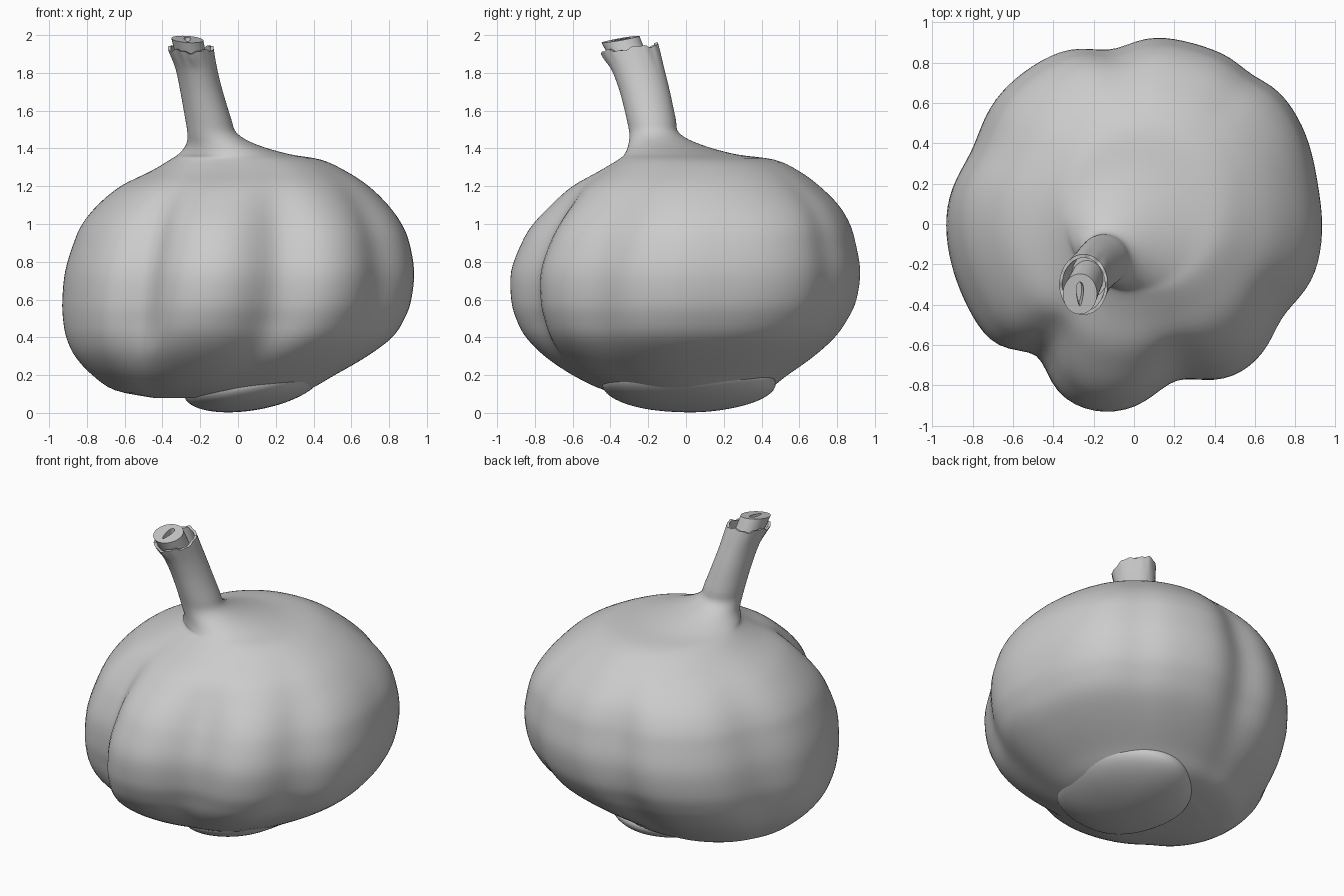
import bpy, bmesh, math
from mathutils import Matrix, Vector

cube = bpy.data.objects.get("Cube")
if cube:
    bpy.data.objects.remove(cube)

skin = bpy.data.materials.new("garlic grey")
skin.use_nodes = True
skin.diffuse_color = (0.6, 0.6, 0.6, 1)
skin.node_tree.nodes["Principled BSDF"].inputs["Base Color"].default_value = (0.6, 0.6, 0.6, 1)

SIDES = 120


def finish(bm, name, angle=50):
    """Turn a bmesh into a smooth shaded object."""
    bmesh.ops.recalc_face_normals(bm, faces=bm.faces)
    mesh = bpy.data.meshes.new(name)
    bm.to_mesh(mesh)
    bm.free()
    mesh.materials.append(skin)
    obj = bpy.data.objects.new(name, mesh)
    bpy.context.collection.objects.link(obj)
    bpy.ops.object.select_all(action="DESELECT")
    obj.select_set(True)
    bpy.context.view_layer.objects.active = obj
    bpy.ops.object.shade_smooth_by_angle(angle=math.radians(angle))


def spline(rows, steps):
    """Smoothly interpolate rows of numbers."""
    result = []
    for i in range(len(rows) - 1):
        a, b = rows[max(i - 1, 0)], rows[i]
        c, d = rows[i + 1], rows[min(i + 2, len(rows) - 1)]
        for k in range(steps):
            t = k / steps
            result.append([q + t / 2 * (r - p + t * (2 * p - 5 * q + 4 * r - s + t * (3 * (q - r) + s - p)))
                           for p, q, r, s in zip(a, b, c, d)])
    return result + [list(rows[-1])]


def loft(bm, rings):
    """Skin a stack of point rings and close both ends."""
    loops = [[bm.verts.new(p) for p in ring] for ring in rings]
    for low, high in zip(loops, loops[1:]):
        for i in range(len(low)):
            j = (i + 1) % len(low)
            bm.faces.new((low[i], low[j], high[j], high[i]))
    bm.faces.new(loops[0][::-1])
    bm.faces.new(loops[-1])


# Clove outline: angle in degrees, groove depth (negative bulges), width
GROOVES = [(98, .065, 7), (155, .05, 9), (234, .125, 7), (285, .13, 9),
           (328, .06, 8), (308, .02, 14), (42, -.04, 16), (12, .01, 8),
           (52, .025, 5), (205, .015, 15), (257, -.02, 8)]


def clove_outline(degrees):
    radius = 1.01
    for centre, depth, width in GROOVES:
        gap = (degrees - centre + 180) % 360 - 180
        radius -= depth * math.exp(-0.5 * (gap / width) ** 2)
    return radius


def ramp(value, low, high):
    t = min(max((value - low) / (high - low), 0), 1)
    return t * t * (3 - 2 * t)


def section(row):
    """Ring at one height: lobed on the bulb, oval and ragged up the stem."""
    z, x0, x1, y0, y1 = row
    strength = (0.2 + 0.8 * ramp(z, .08, .5)) * (1 - ramp(z, .95, 1.42))
    slant = ramp(z, 1.8, 1.93)
    ring = []
    for i in range(SIDES):
        a = math.tau * i / SIDES
        r = 1 + strength * (clove_outline(math.degrees(a)) - 1)
        lift = 0.02 * math.sin(a) + 0.008 * math.sin(5 * a) + 0.004 * math.sin(13 * a)
        ring.append(Vector(((x0 + x1) / 2 + (x1 - x0) / 2 * r * math.cos(a),
                            (y0 + y1) / 2 + (y1 - y0) / 2 * r * math.sin(a), z + slant * lift)))
    return ring


# Bulb flowing into the stem: height, then extents in x and y
rows = [
    (.08, -.45, .15, -.22, .22), (.12, -.65, .36, -.43, .42),
    (.2, -.77, .51, -.6, .54), (.3, -.86, .68, -.745, .68),
    (.4, -.905, .81, -.84, .79), (.5, -.922, .875, -.89, .86),
    (.6, -.925, .91, -.915, .905), (.75, -.91, .925, -.915, .925),
    (.9, -.865, .9, -.86, .9), (1.0, -.82, .86, -.8, .87),
    (1.1, -.74, .79, -.71, .81), (1.2, -.62, .69, -.6, .71),
    (1.28, -.46, .57, -.46, .6), (1.34, -.36, .44, -.36, .47),
    (1.37, -.315, .27, -.325, .26), (1.42, -.275, .1, -.305, .08),
    (1.48, -.268, -.005, -.3, -.035), (1.56, -.28, -.037, -.315, -.055),
    (1.7, -.305, -.08, -.35, -.085), (1.82, -.33, -.11, -.395, -.115),
    (1.93, -.37, -.13, -.45, -.15),
]
rings = [section(row) for row in spline(rows, 4)]

# The wall folds inside at the ragged rim, leaving the stem hollow
rim = rings[-1]
middle = sum(rim, Vector()) / SIDES
rings.append([middle + (p - middle) * 0.88 for p in rim])
rings.append([middle + (p - middle) * 0.74 + Vector((.03, .045, -.11)) for p in rim])
bm = bmesh.new()
loft(bm, rings)
finish(bm, "bulb_and_stem", 60)

# Cut core standing out of the stem, with a narrow hollow in its tilted top
foot, head = Vector((-.23, -.265, 1.8)), Vector((-.268, -.347, 1.978))
core_tilt = Matrix.Rotation(math.radians(10), 3, "X") @ Matrix.Rotation(math.radians(4), 3, "Y")


def core_ring(centre, rx, ry, sink=0.0):
    ring = []
    for i in range(40):
        a = math.tau * i / 40
        pinch = 0.7 + 0.3 * math.sin(a)
        ring.append(centre + core_tilt @ Vector((rx * math.cos(a) * (pinch if ry > 2 * rx else 1),
                                                 ry * math.sin(a), -sink)))
    return ring


bm = bmesh.new()
loft(bm, [core_ring(foot, .08, .09), core_ring(head, .085, .102),
          core_ring(head, .024, .06), core_ring(head, .018, .05, .07)])
finish(bm, "stem_core", 35)

# Root plate: a thick, tilted pad with a slightly uneven surface
bm = bmesh.new()
bmesh.ops.create_uvsphere(bm, u_segments=64, v_segments=32, radius=1)
for v in bm.verts:
    a = math.atan2(v.co.y, v.co.x)
    v.co *= 1 + 0.012 * math.sin(5 * a) * (1 - v.co.z ** 2)
pad = (Matrix.Translation((.08, .01, .155)) @ Matrix.Rotation(math.radians(-10), 4, "Y")
       @ Matrix.Diagonal((.37, .46, .14, 1)))
bmesh.ops.transform(bm, matrix=pad, verts=bm.verts)
finish(bm, "root_plate")
